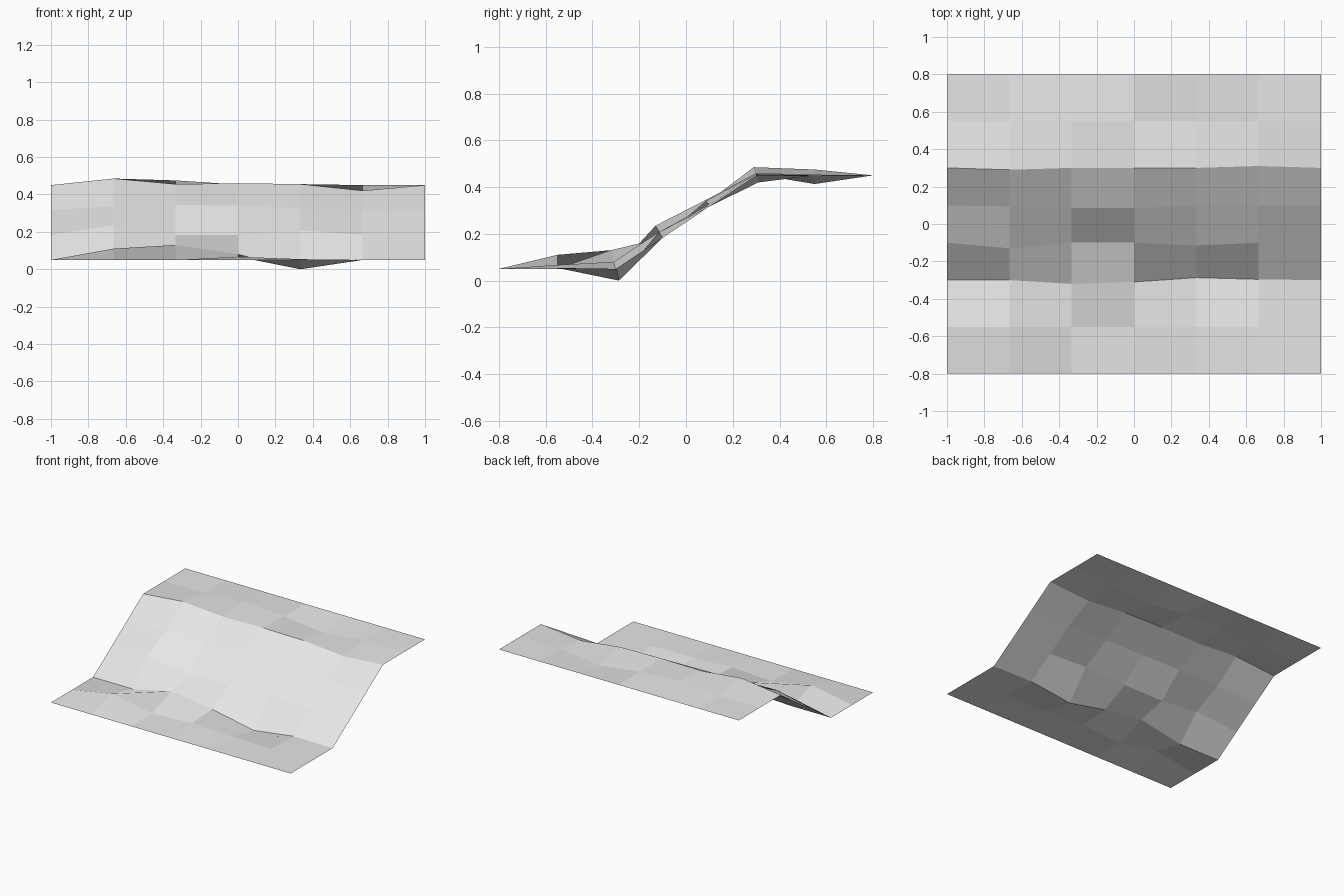
import bpy
import bmesh

cube = bpy.data.objects.get("Cube")
if cube:
    bpy.data.objects.remove(cube, do_unlink=True)


def flat_material(name, colour):
    material = bpy.data.materials.new(name)
    material.use_nodes = True
    material.diffuse_color = colour
    shader = next(n for n in material.node_tree.nodes if n.type == "BSDF_PRINCIPLED")
    shader.inputs["Base Color"].default_value = colour
    return material


# Regular cross-section of the bank: low ground, even slope, high ground
profile = [(-.8, .05), (-.55, .05), (-.3, .05), (-.1, .183),
           (.1, .317), (.3, .45), (.55, .45), (.8, .45)]
columns = 7

# Uneven ground: for each profile row, column -> (shift in y, shift in z)
bumps = {
    1: {1: (0, .06), 3: (0, .017), 4: (0, .004)},
    2: {2: (-.02, .08), 3: (-.01, .03), 4: (.013, -.05), 5: (.004, 0)},
    3: {1: (-.03, .052), 4: (-.015, .025)},
    4: {1: (-.006, .02), 2: (-.015, .028), 3: (-.015, .023), 4: (0, .008)},
    5: {1: (-.01, .035), 2: (0, .005), 3: (0, .01), 4: (0, .005), 5: (.01, -.03)},
    6: {2: (0, .025), 3: (0, .003), 4: (0, -.037)},
}

# Ground sheet: sweep the profile across x and join neighbouring rows
bm = bmesh.new()
rows = []
for r, (y, z) in enumerate(profile):
    row = []
    for c in range(columns):
        dy, dz = bumps.get(r, {}).get(c, (0, 0))
        x = 2 * c / (columns - 1) - 1
        row.append(bm.verts.new((x, y + dy, z + dz)))
    rows.append(row)

for near, far in zip(rows, rows[1:]):
    for c in range(columns - 1):
        bm.faces.new((near[c], near[c + 1], far[c + 1], far[c]))

mesh = bpy.data.meshes.new("sloping_ground")
bm.to_mesh(mesh)
bm.free()
mesh.materials.append(flat_material("light_grey", (.8, .8, .8, 1)))
ground = bpy.data.objects.new("sloping_ground", mesh)
bpy.context.collection.objects.link(ground)
